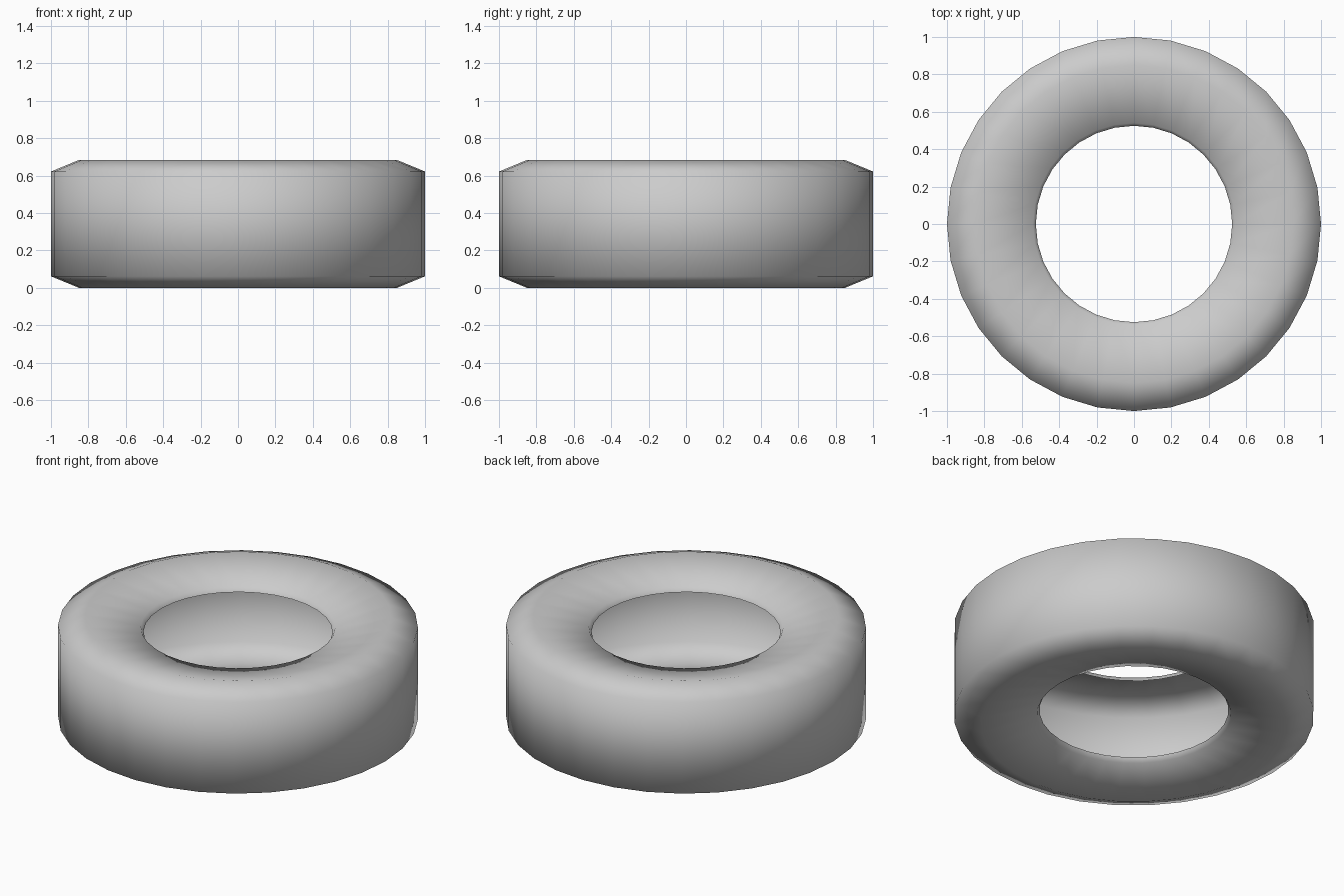
import bpy, bmesh, math

if "Cube" in bpy.data.objects:
    bpy.data.objects.remove(bpy.data.objects["Cube"])

SEGMENTS = 32
MID = 0.342  # half of the tyre width

# Upper half of the hollow tyre section as (radius, height above mid-plane),
# from the bead lip across the sidewall and shoulder to the tread
half = [(0.525, 0.245), (0.54, 0.274), (0.85, 0.342), (1.0, 0.28)]
profile = half + [(r, -h) for r, h in reversed(half)]

# Tyre casing: revolve the open profile around z
bm = bmesh.new()
rings = []
for i in range(SEGMENTS):
    a = 2 * math.pi * i / SEGMENTS
    rings.append([bm.verts.new((r * math.cos(a), r * math.sin(a), MID + h))
                  for r, h in profile])
for i in range(SEGMENTS):
    p, q = rings[i], rings[(i + 1) % SEGMENTS]
    for j in range(len(profile) - 1):
        face = bm.faces.new((p[j], p[j + 1], q[j + 1], q[j]))
        face.smooth = True

# Make the tread face outward
bm.normal_update()
tread = max(bm.faces, key=lambda f: f.calc_center_median().xy.length)
if tread.normal.dot(tread.calc_center_median()) < 0:
    bmesh.ops.reverse_faces(bm, faces=bm.faces[:])

mesh = bpy.data.meshes.new("tyre")
bm.to_mesh(mesh)
bm.free()
bpy.context.collection.objects.link(bpy.data.objects.new("tyre", mesh))
